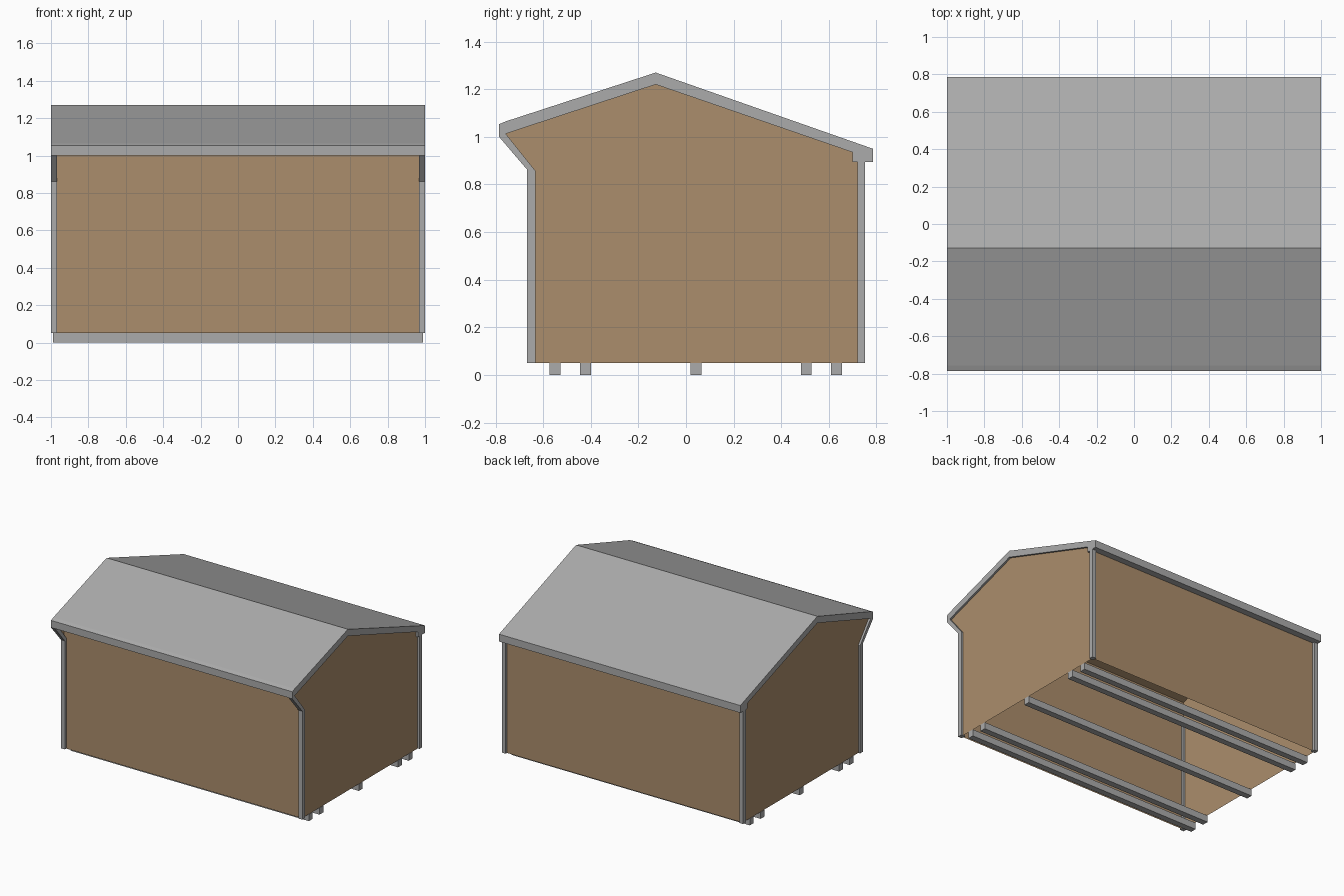
import bpy

if "Cube" in bpy.data.objects:
    bpy.data.objects.remove(bpy.data.objects["Cube"])


def material(name, rgb):
    m = bpy.data.materials.new(name)
    m.diffuse_color = (*rgb, 1)
    m.use_nodes = True
    m.node_tree.nodes["Principled BSDF"].inputs["Base Color"].default_value = m.diffuse_color
    return m


GREY = material("grey_metal", (0.41, 0.41, 0.41))
BROWN = material("brown_board", (0.41, 0.27, 0.15))


def make(name, verts, faces, mat):
    mesh = bpy.data.meshes.new(name)
    mesh.from_pydata(verts, [], faces)
    mesh.materials.append(mat)
    ob = bpy.data.objects.new(name, mesh)
    bpy.context.collection.objects.link(ob)
    return ob


def extrude(name, profile, x0, x1, mat):
    """Solid made by sweeping a (y, z) profile along x."""
    n = len(profile)
    verts = [(x, y, z) for x in (x0, x1) for y, z in profile]
    faces = [tuple(range(n)), tuple(reversed(range(n, 2 * n)))]
    faces += [(i, i + n, (i + 1) % n + n, (i + 1) % n) for i in range(n)]
    return make(name, verts, faces, mat)


def bar(name, y0, y1, z0, z1, x0, x1, mat):
    return extrude(name, [(y0, z0), (y0, z1), (y1, z1), (y1, z0)], x0, x1, mat)


def sheet(name, line, x, mat):
    """Open panel made by sweeping a (y, z) polyline from -x to x."""
    n = len(line)
    verts = [(s * x, y, z) for s in (-1, 1) for y, z in line]
    faces = [(i, i + 1, i + 1 + n, i + n) for i in range(n - 1)]
    return make(name, verts, faces, mat)


# Roof shell with front and back eaves
extrude("roof", [(-0.785, 1.0), (-0.785, 1.053), (-0.757, 1.065), (-0.127, 1.27),
                 (0.785, 0.95), (0.785, 0.895), (0.70, 0.895), (0.70, 0.935),
                 (-0.127, 1.22), (-0.757, 1.013)], -1, 1, GREY)

# Ceiling lining under the roof
sheet("ceiling_lining", [(-0.65, 1.046), (-0.127, 1.218), (0.70, 0.933)], 0.984, BROWN)

# Front and back walls
sheet("front_wall", [(-0.65, 0.05), (-0.65, 1.048)], 0.985, BROWN)
sheet("back_wall", [(0.736, 0.05), (0.736, 0.896)], 0.985, BROWN)

# Gable walls, corner posts and slanted eave braces at both ends
gable = [(-0.65, 0.05), (0.736, 0.05), (0.736, 0.896), (0.70, 0.896), (0.70, 0.935),
         (-0.127, 1.22), (-0.757, 1.013), (-0.65, 0.87)]
for side, s in (("left", -1), ("right", 1)):
    make(side + "_gable_wall", [(s * 0.985, y, z) for y, z in gable],
         [tuple(range(len(gable)))], BROWN)
    x0, x1 = sorted((s * 0.968, s))
    bar(side + "_back_post", 0.72, 0.752, 0.05, 0.895, x0, x1, GREY)
    extrude(side + "_front_post", [(-0.667, 0.05), (-0.667, 0.862), (-0.785, 1.0),
                                   (-0.757, 1.013), (-0.633, 0.858), (-0.633, 0.05)],
            x0, x1, GREY)

# Floor runners
for i, y in enumerate((-0.55, -0.423, 0.042, 0.505, 0.633)):
    bar(f"floor_runner_{i + 1}", y - 0.023, y + 0.023, 0, 0.05, -0.988, 0.988, GREY)

# Consistent outward normals
import bmesh
for ob in bpy.data.objects:
    bm = bmesh.new()
    bm.from_mesh(ob.data)
    bmesh.ops.recalc_face_normals(bm, faces=bm.faces)
    # Open wall panels face away from the middle of the building
    if "wall" in ob.name:
        for f in bm.faces:
            c = f.calc_center_median()
            if f.normal.x * c.x + f.normal.y * c.y < 0:
                f.normal_flip()
    elif "ceiling" in ob.name:
        for f in bm.faces:
            if f.normal.z > 0:
                f.normal_flip()
    bm.to_mesh(ob.data)
    bm.free()
